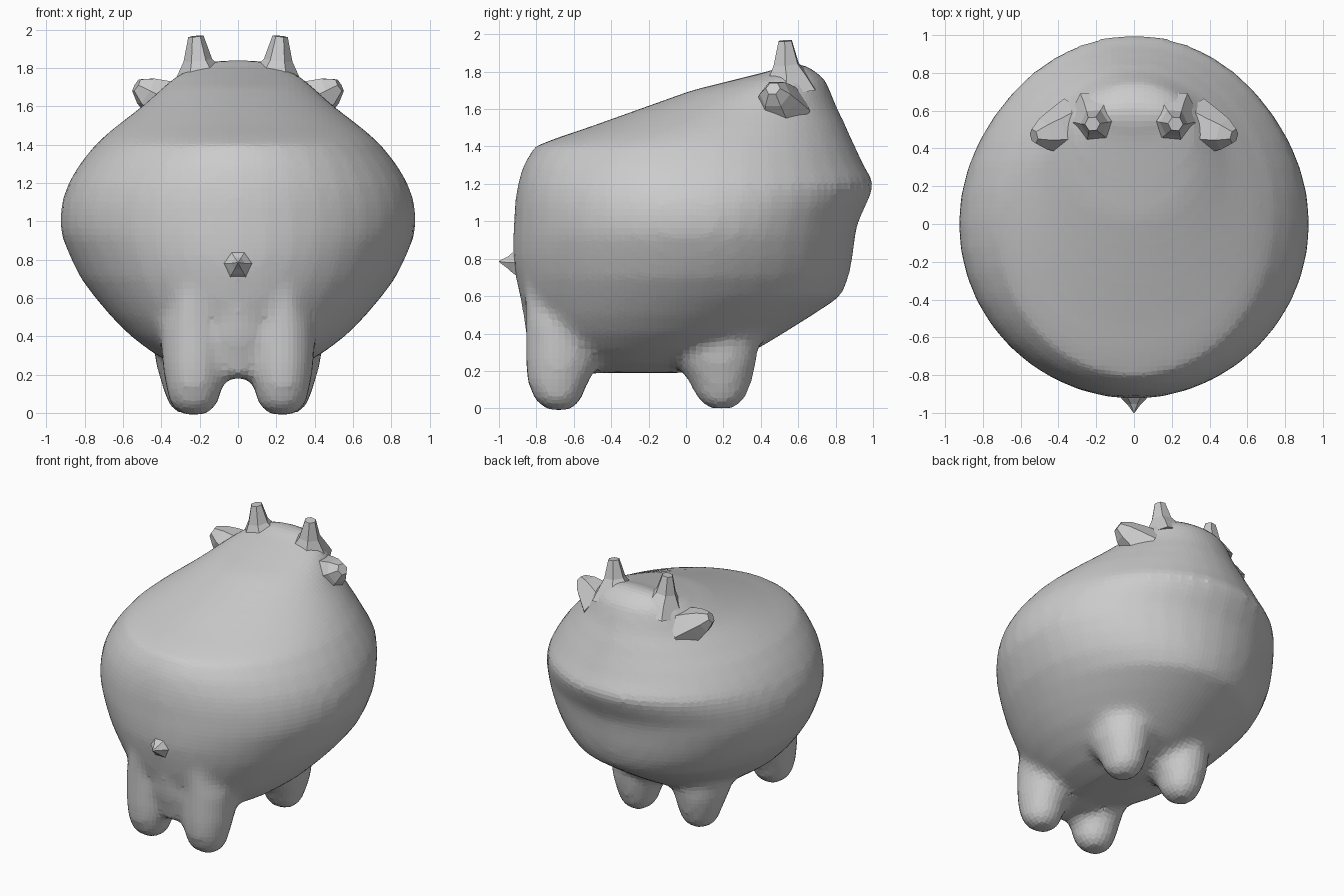
import bpy, bmesh, math
from mathutils import Vector


def skin(bm, rings):
    """Bridge a list of vertex rings and cap both ends."""
    rows = [[bm.verts.new(p) for p in ring] for ring in rings]
    n = len(rows[0])
    for a, b in zip(rows, rows[1:]):
        for i in range(n):
            j = (i + 1) % n
            bm.faces.new((a[i], a[j], b[j], b[i]))
    bm.faces.new(rows[0][::-1])
    bm.faces.new(rows[-1])


def slices(bm, rows, cx=0.0, n=40):
    """Horizontal oval slices: z, half width, front y, widest y, back y."""
    rings = []
    for z, w, yf, yc, yb in rows:
        ring = []
        for i in range(n):
            a = 2 * math.pi * i / n
            s = math.sin(a)
            ring.append((cx + w * math.cos(a), yc + s * (yb - yc if s > 0 else yc - yf), z))
        rings.append(ring)
    skin(bm, rings)


def finish(name, bm):
    bmesh.ops.recalc_face_normals(bm, faces=bm.faces)
    me = bpy.data.meshes.new(name)
    bm.to_mesh(me)
    bm.free()
    ob = bpy.data.objects.new(name, me)
    bpy.context.collection.objects.link(ob)
    return ob


def spike(name, path, sides=6):
    """Low-poly spike along (x, y, z, radius) points."""
    bm = bmesh.new()
    pts = [Vector(p[:3]) for p in path]
    q = (pts[-1] - pts[0]).to_track_quat('Z', 'Y')
    rings = []
    for c, p in zip(pts, path):
        rings.append([c + q @ Vector((p[3] * math.cos(2 * math.pi * i / sides),
                                      p[3] * math.sin(2 * math.pi * i / sides), 0))
                      for i in range(sides)])
    skin(bm, rings)
    return finish(name, bm)


# Round body with sloping back and raised head
bm = bmesh.new()
slices(bm, [
    (0.19, 0.14, -0.52, -0.22, 0.05),
    (0.24, 0.31, -0.66, -0.20, 0.20),
    (0.31, 0.44, -0.76, -0.18, 0.37),
    (0.40, 0.56, -0.82, -0.14, 0.52),
    (0.50, 0.66, -0.86, -0.10, 0.68),
    (0.60, 0.745, -0.89, -0.05, 0.83),
    (0.70, 0.82, -0.91, -0.02, 0.87),
    (0.80, 0.87, -0.925, 0.0, 0.89),
    (0.92, 0.92, -0.925, 0.0, 0.905),
    (1.00, 0.93, -0.92, 0.0, 0.92),
    (1.10, 0.92, -0.915, 0.0, 0.97),
    (1.20, 0.885, -0.90, 0.0, 1.01),
    (1.30, 0.825, -0.87, 0.02, 0.95),
    (1.40, 0.745, -0.81, 0.05, 0.905),
    (1.45, 0.69, -0.68, 0.08, 0.88),
    (1.50, 0.63, -0.53, 0.14, 0.86),
    (1.60, 0.50, -0.25, 0.27, 0.81),
    (1.70, 0.39, 0.03, 0.42, 0.77),
    (1.76, 0.32, 0.27, 0.50, 0.745),
    (1.81, 0.22, 0.47, 0.57, 0.68),
    (1.84, 0.14, 0.54, 0.58, 0.63)])
# Legs, blended into the body
for s in (-1, 1):
    slices(bm, [
        (-0.01, 0.07, -0.74, -0.68, -0.61),
        (0.04, 0.125, -0.81, -0.69, -0.56),
        (0.14, 0.15, -0.85, -0.69, -0.52),
        (0.25, 0.165, -0.86, -0.68, -0.46),
        (0.45, 0.18, -0.86, -0.64, -0.40),
        (0.70, 0.10, -0.87, -0.65, -0.40)], 0.23 * s, 20)
    slices(bm, [
        (0.0, 0.07, 0.11, 0.18, 0.26),
        (0.05, 0.12, 0.06, 0.19, 0.32),
        (0.15, 0.15, 0.01, 0.19, 0.355),
        (0.25, 0.18, -0.06, 0.18, 0.38),
        (0.45, 0.20, -0.12, 0.15, 0.40)], 0.25 * s, 20)
# Web between the front legs
slices(bm, [
    (0.18, 0.14, -0.80, -0.68, -0.50),
    (0.40, 0.22, -0.86, -0.66, -0.40),
    (0.65, 0.20, -0.89, -0.66, -0.40)], 0, 20)
body = finish("body", bm)
rm = body.modifiers.new("blend", 'REMESH')
rm.mode = 'VOXEL'
rm.voxel_size = 0.035
sm = body.modifiers.new("soften", 'SMOOTH')
sm.factor = 0.5
sm.iterations = 7

# Horns and ears
for s, side in ((-1, "left"), (1, "right")):
    spike(side + "_horn", [(0.19 * s, 0.55, 1.70, 0.17), (0.20 * s, 0.545, 1.78, 0.115),
                           (0.21 * s, 0.535, 1.84, 0.075), (0.22 * s, 0.53, 1.965, 0.04)])
    spike(side + "_ear", [(0.33 * s, 0.52, 1.59, 0.15), (0.42 * s, 0.49, 1.645, 0.115),
                          (0.48 * s, 0.475, 1.68, 0.085), (0.53 * s, 0.465, 1.71, 0.04)])

# Small tail point
spike("tail", [(0, -0.88, 0.78, 0.10), (0, -0.925, 0.78, 0.065),
               (0, -0.955, 0.78, 0.035), (0, -1.0, 0.785, 0.003)])
